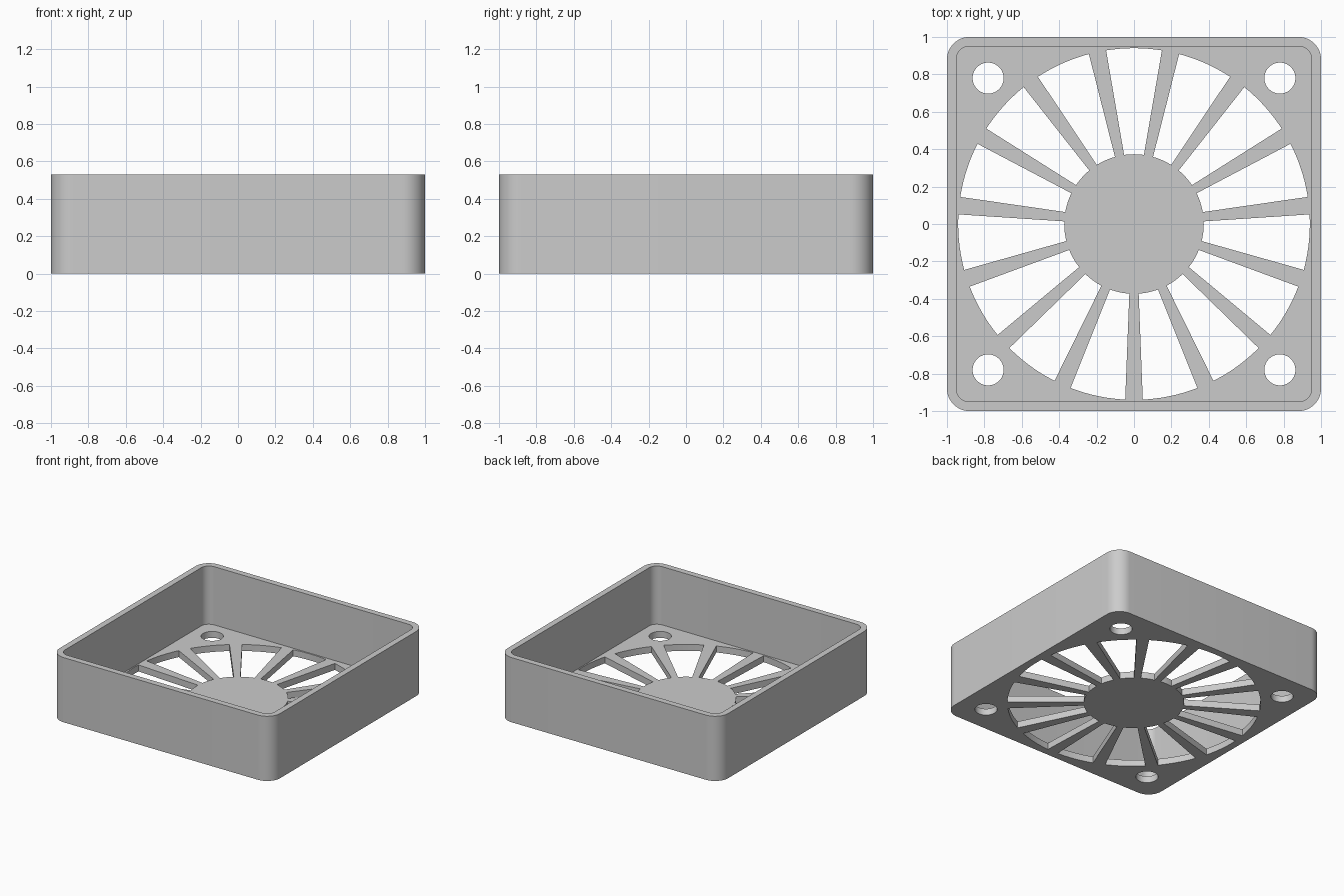
import bpy, bmesh
from math import sin, cos, asin, pi, radians

HEIGHT, FLOOR, WALL = 0.53, 0.053, 0.05
HUB_R, OPENING_R, SPOKES = 0.373, 0.94, 15

cube = bpy.data.objects.get("Cube")
if cube:
    bpy.data.objects.remove(cube, do_unlink=True)

grey = bpy.data.materials.new("light grey plastic")
grey.use_nodes = True
grey.diffuse_color = (0.6, 0.6, 0.6, 1)
grey.node_tree.nodes["Principled BSDF"].inputs["Base Color"].default_value = (0.6, 0.6, 0.6, 1)


def arc(cx, cy, r, start, end, steps):
    """Points along an arc, both ends included."""
    angles = [start + (end - start) * i / steps for i in range(steps + 1)]
    return [(cx + r * cos(a), cy + r * sin(a)) for a in angles]


def rounded_square(half, r):
    c = half - r
    corners = [(c, c), (-c, c), (-c, -c), (c, -c)]
    return [p for i, (x, y) in enumerate(corners)
            for p in arc(x, y, r, i * pi / 2, (i + 1) * pi / 2, 12)]


def prisms(name, outlines, z0, z1):
    """One object made of outlines extruded from z0 to z1."""
    bm = bmesh.new()
    for outline in outlines:
        low = [bm.verts.new((x, y, z0)) for x, y in outline]
        high = [bm.verts.new((x, y, z1)) for x, y in outline]
        bm.faces.new(low[::-1])
        bm.faces.new(high)
        n = len(outline)
        for i in range(n):
            j = (i + 1) % n
            bm.faces.new((low[i], low[j], high[j], high[i]))
    mesh = bpy.data.meshes.new(name)
    bm.to_mesh(mesh)
    bm.free()
    mesh.materials.append(grey)
    obj = bpy.data.objects.new(name, mesh)
    bpy.context.collection.objects.link(obj)
    return obj


# Slots between the spokes, which widen outwards
inner_gap = asin(0.025 / HUB_R)
outer_gap = asin(0.047 / OPENING_R)
step = 2 * pi / SPOKES
slots = []
for k in range(SPOKES):
    a = radians(-90) + k * step
    b = a + step
    slots.append(arc(0, 0, OPENING_R, a + outer_gap, b - outer_gap, 10)
                 + arc(0, 0, HUB_R, b - inner_gap, a + inner_gap, 6))

# Screw holes in the four corners
holes = [arc(x, y, 0.083, 0, 2 * pi, 40)[:-1]
         for x in (-0.78, 0.78) for y in (-0.78, 0.78)]

# Open tray with a hub and spokes cut out of its floor
frame = prisms("fan_guard_frame", [rounded_square(1, 0.12)], 0, HEIGHT)
cutters = [
    prisms("cavity_cutter", [rounded_square(1 - WALL, 0.07)], FLOOR, HEIGHT + 0.2),
    prisms("floor_cutter", slots + holes, -0.1, FLOOR + 0.1),
]
bpy.ops.object.select_all(action='DESELECT')
frame.select_set(True)
bpy.context.view_layer.objects.active = frame
for cutter in cutters:
    cutter.hide_render = True
    mod = frame.modifiers.new(cutter.name, 'BOOLEAN')
    mod.operation = 'DIFFERENCE'
    mod.solver = 'EXACT'
    mod.object = cutter
    bpy.ops.object.modifier_apply(modifier=mod.name)
    bpy.data.objects.remove(cutter, do_unlink=True)

bpy.ops.object.shade_smooth_by_angle(angle=radians(30))
